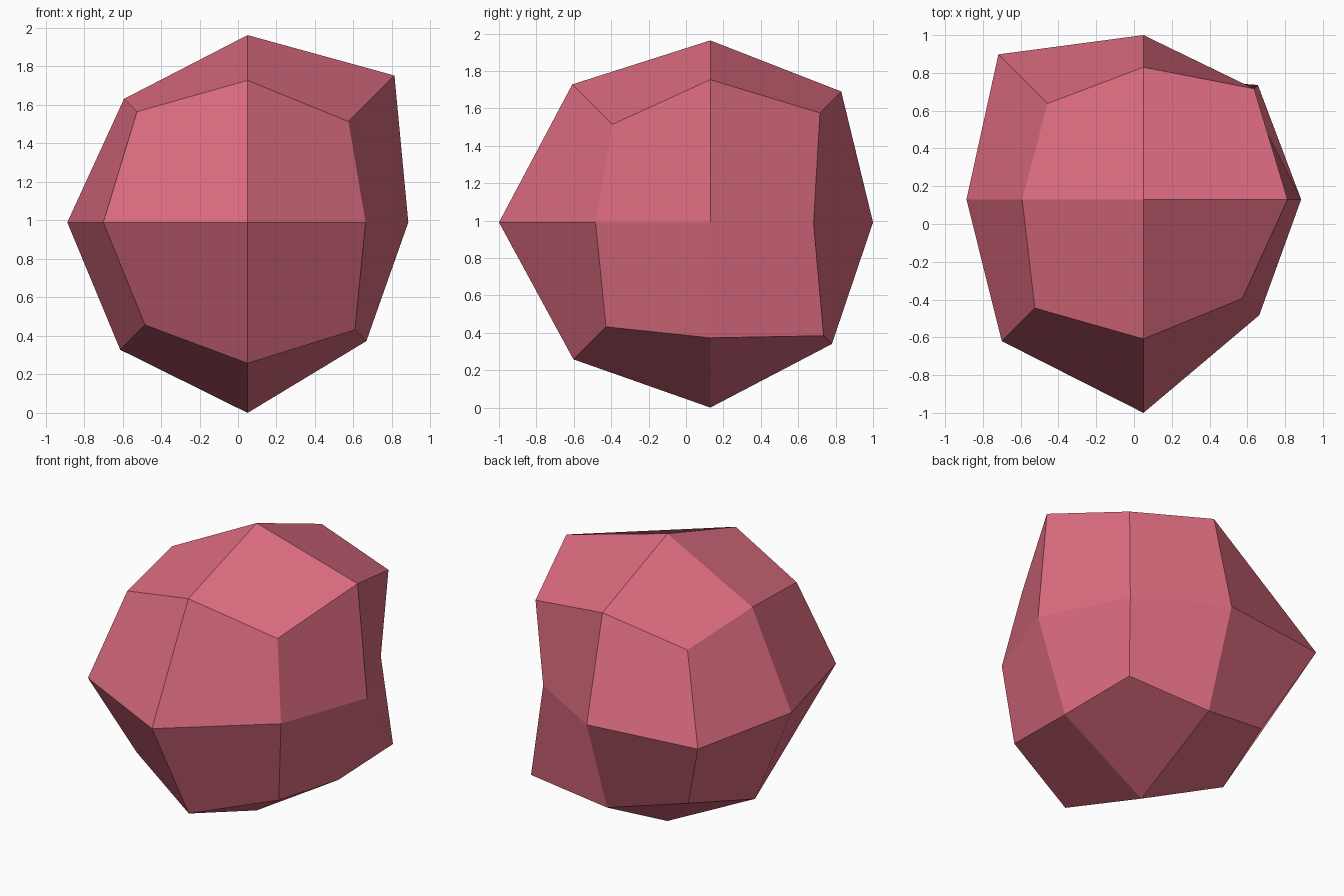
import bpy, bmesh
from mathutils import Vector

if "Cube" in bpy.data.objects:
    bpy.data.objects.remove(bpy.data.objects["Cube"])

CENTRE = Vector((0.05, 0.13, 0.99))

# How far each point of the faceted lump reaches, by direction (x, y, z signs)
REACH = {
    # face centres
    (1, 0, 0): 0.835, (-1, 0, 0): 0.937, (0, 1, 0): 0.87,
    (0, -1, 0): 1.13, (0, 0, 1): 0.973, (0, 0, -1): 0.99,
    # edge middles
    (0, -1, 1): 0.738, (0, 1, 1): 0.70, (0, -1, -1): 0.732, (0, 1, -1): 0.65,
    (1, 0, 1): 0.763, (-1, 0, 1): 0.642, (1, 0, -1): 0.617, (-1, 0, -1): 0.662,
    (1, -1, 0): 0.613, (-1, -1, 0): 0.75, (1, 1, 0): 0.552, (-1, 1, 0): 0.768,
    # corners
    (-1, -1, 1): 0.575, (1, -1, 1): 0.524, (1, -1, -1): 0.558, (-1, -1, -1): 0.533,
    (1, 1, 1): 0.586, (-1, 1, 1): 0.508, (1, 1, -1): 0.606, (-1, 1, -1): 0.527,
}

# Cube split once per side, then each point pushed out to its reach
bm = bmesh.new()
bmesh.ops.create_cube(bm, size=2)
bmesh.ops.subdivide_edges(bm, edges=bm.edges[:], cuts=1, use_grid_fill=True)
for v in bm.verts:
    key = tuple(round(c) for c in v.co)
    v.co = CENTRE + Vector(key) * REACH[key]
bmesh.ops.recalc_face_normals(bm, faces=bm.faces[:])

mesh = bpy.data.meshes.new("faceted_rock")
bm.to_mesh(mesh)
bm.free()

# Single rose colour
rose = bpy.data.materials.new("rose")
rose.diffuse_color = (0.71, 0.147, 0.212, 1)
rose.use_nodes = True
rose.node_tree.nodes["Principled BSDF"].inputs["Base Color"].default_value = rose.diffuse_color
mesh.materials.append(rose)

rock = bpy.data.objects.new("faceted_rock", mesh)
bpy.context.collection.objects.link(rock)
